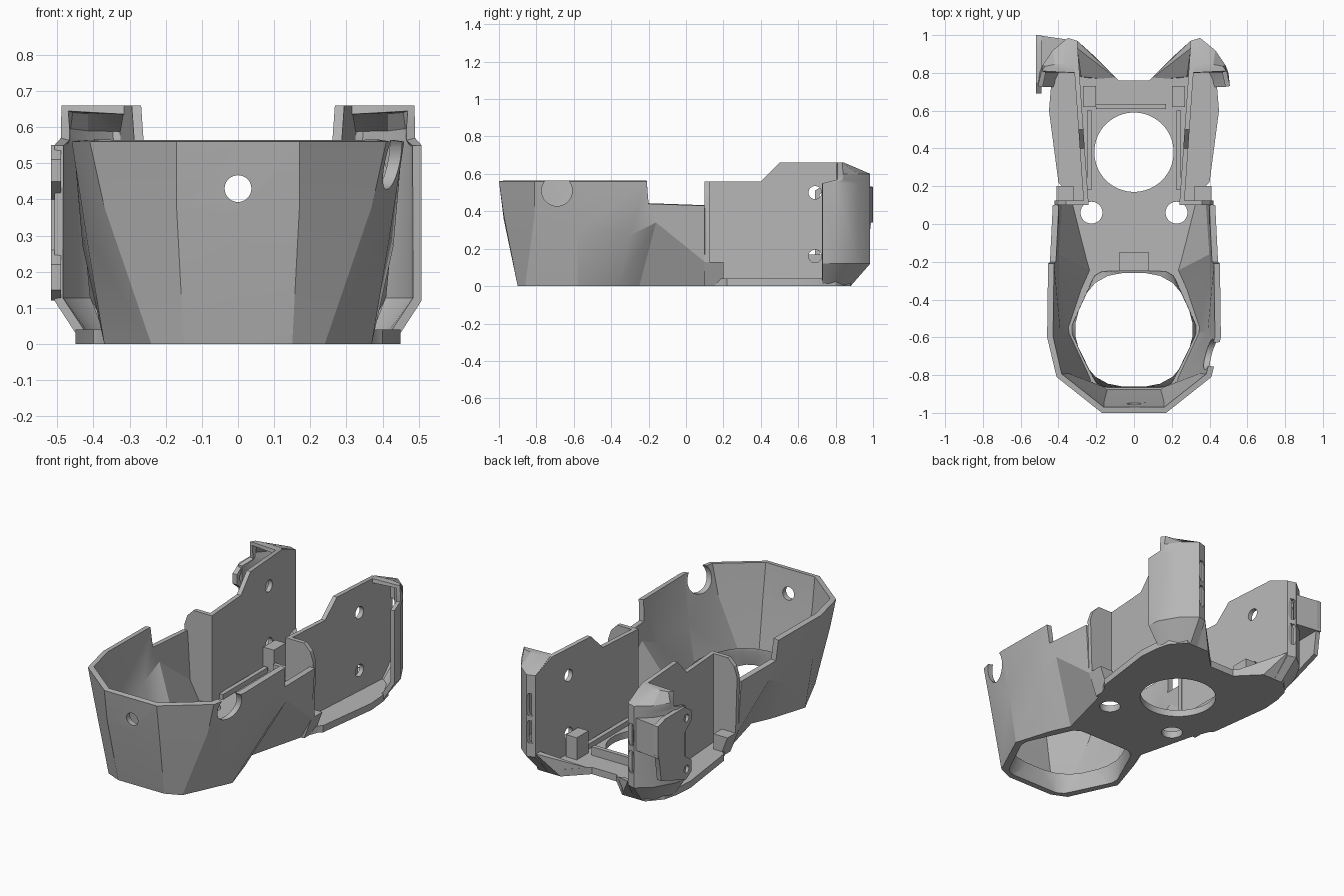
import bpy, bmesh, math
from mathutils import Vector

if "Cube" in bpy.data.objects:
    bpy.data.objects.remove(bpy.data.objects["Cube"])

grey = bpy.data.materials.new("plain grey")
grey.use_nodes = True
grey.diffuse_color = (0.47, 0.47, 0.47, 1)
grey.node_tree.nodes["Principled BSDF"].inputs["Base Color"].default_value = (0.47, 0.47, 0.47, 1)
parts = []


def add(name, verts, faces, keep=True):
    me = bpy.data.meshes.new(name)
    me.from_pydata([tuple(v) for v in verts], [], faces)
    ob = bpy.data.objects.new(name, me)
    bpy.context.collection.objects.link(ob)
    if keep:
        me.materials.append(grey)
        parts.append(ob)
    return ob


def fix_normals(ob):
    bm = bmesh.new()
    bm.from_mesh(ob.data)
    bmesh.ops.recalc_face_normals(bm, faces=bm.faces)
    bm.to_mesh(ob.data)
    bm.free()
    return ob


def loft(name, rings, keep=True, closed=True):
    """Skin stacked rings of equal length; closed ones get end caps."""
    n = len(rings[0])
    faces = []
    for r in range(len(rings) - 1):
        for i in range(n if closed else n - 1):
            j = (i + 1) % n
            faces.append((r * n + i, r * n + j, r * n + n + j, r * n + n + i))
    if closed:
        faces += [tuple(range(n)), tuple(range((len(rings) - 1) * n, len(rings) * n))]
    ob = add(name, [v for ring in rings for v in ring], faces, keep)
    return fix_normals(ob) if closed else ob


def prism(name, outline, axis, lo, hi, keep=True):
    """Extrude a flat outline along x, y or z."""
    def place(p, d):
        return {"x": (d, p[0], p[1]), "y": (p[0], d, p[1]), "z": (p[0], p[1], d)}[axis]
    return loft(name, [[place(p, d) for p in outline] for d in (lo, hi)], keep)


def circle(cx, cy, r, n=40):
    return [(cx + r * math.cos(math.tau * i / n), cy + r * math.sin(math.tau * i / n)) for i in range(n)]


def rect(x0, y0, x1, y1):
    return [(x0, y0), (x1, y0), (x1, y1), (x0, y1)]


def rounded(pts, steps=2, ratio=0.22):
    for _ in range(steps):
        out = []
        for i, p in enumerate(pts):
            a, b = Vector(p), Vector(pts[(i + 1) % len(pts)])
            out += [a.lerp(b, ratio), a.lerp(b, 1 - ratio)]
        pts = out
    return [tuple(p) for p in pts]


def both(half):
    return half + [(-x, y) for x, y in reversed(half)]


def bake(ob):
    dg = bpy.context.evaluated_depsgraph_get()
    me = bpy.data.meshes.new_from_object(ob.evaluated_get(dg))
    ob.modifiers.clear()
    ob.data = me


def cut(ob, cutters):
    for c in cutters:
        m = ob.modifiers.new("cut", "BOOLEAN")
        m.operation, m.solver, m.object = "DIFFERENCE", "EXACT", c
    bake(ob)
    for c in cutters:
        bpy.data.objects.remove(c)


def shell(ob, thickness):
    m = ob.modifiers.new("wall", "SOLIDIFY")
    m.thickness, m.offset = thickness, -1
    bake(ob)


# Faceted front bowl: half loft, mirrored and thickened inward
low = [(0, -.9, 0), (.15, -.9, 0), (.24, -.86, 0), (.37, -.58, 0), (.3, -.36, 0), (.25, -.25, 0), (.34, .1, 0)]
mid = [(0, -.975, .36), (.17, -.975, .38), (.37, -.81, .38), (.42, -.58, .3), (.43, -.3, .27),
       (.43, -.16, .34), (.41, .1, .13)]
top = [(0, -1, .56), (.17, -1, .56), (.41, -.81, .56), (.46, -.6, .56), (.455, -.21, .56),
       (.445, -.2, .44), (.43, .1, .43)]
bowl = loft("front_bowl", [low, mid, top], closed=False)
mirror = bowl.modifiers.new("mirror", "MIRROR")
mirror.use_clip = True
shell(bowl, 0.032)
cut(bowl, [prism("hole", circle(0, .43, .037), "y", -1.2, -.7, False),
           prism("notch", circle(-.69, .51, .082), "x", .3, .6, False)])

# Floor plate with its openings
plate = both([(.15, -.9), (.24, -.86), (.37, -.58), (.3, -.36), (.25, -.25), (.34, .1), (.38, .2),
              (.4, .22), (.45, .6), (.44, .72), (.42, .8), (.35, .88), (.2, .88), (.08, .76)])
opening = both([(.19, -.865), (.34, -.56), (.2, -.25)])
collar_top = both([(.2, -.86), (.34, -.56), (.2, -.26)])
floor = prism("floor_plate", plate, "z", 0, .04)
cut(floor, [prism("intake", rounded(opening, 2, .08), "z", -.1, .2, False),
            prism("rear_round", circle(0, .38, .21, 64), "z", -.1, .2, False)] +
    [prism("light_hole", circle(s * .225, .06, .058), "z", -.1, .2, False) for s in (-1, 1)])

# Funnel collar around the large opening, closed on itself
outer, inner = rounded(opening, 2, .08), rounded(collar_top)
loops = [[(x, y, z) for x, y in o + o[:1]] for o, z in ((outer, 0), (outer, .05), (inner, .11),
                                                        (inner, .09), (outer, 0))]
fix_normals(loft("opening_collar", loops, closed=False))

# Side panels, rear columns and the bits that repeat left and right
panel_side = [(.1, .02), (.1, .56), (.4, .56), (.5, .66), (.83, .66), (.97, .6), (.97, .12), (.89, .02)]
for s, side in ((1, "left"), (-1, "right")):
    def panel_x(y):
        return .24 + .07 * (y - .1)
    panel = loft(side + "_panel", [[(s * (panel_x(y) + d), y, z) for y, z in panel_side] for d in (0, .026)])
    cut(panel, [prism("screw", circle(.69, z, .035, 24), "x", s * .2, s * .45, False) for z in (.16, .5)])

    # Bridge wall between panel and bowl, with a sloped foot behind it
    bridge = [(.24, .03), (.35, .03), (.41, .13), (.42, .46), (.4, .52), (.36, .56), (.24, .56)]
    prism(side + "_bridge", [(s * x, z) for x, z in bridge], "y", .1, .125)
    foot_block = [[(s * x, y, z) for x, y in rect(.32, .1, w, .2)] for w, z in ((.36, 0), (.41, .13))]
    loft(side + "_bridge_foot", foot_block)

    # Hollow rear column, open toward the front
    foot = [(.28, .88), (.33, .88), (.38, .84), (.42, .76), (.43, .73)]
    plan = [(.3, .97), (.35, .985), (.43, .92), (.5, .8), (.508, .73)]
    upper = [(.3, .97), (.35, .985), (.43, .92), (.485, .84), (.49, .81)]
    crown = [(.3, .84), (.36, .845), (.42, .845), (.47, .835), (.488, .81)]
    rings = [[(s * x, y, z) for x, y in ring]
             for ring, z in ((foot, 0), (plan, .12), (plan, .55), (upper, .57), (upper, .6), (crown, .66))]
    column = loft(side + "_rear_column", rings, closed=False)
    bm = bmesh.new()
    bm.from_mesh(column.data)
    bm.verts.ensure_lookup_table()
    bm.faces.new(list(bm.verts)[-len(crown):] + [bm.verts.new((s * .3, .8, .66))])
    # make the outer skin face away from the body
    bmesh.ops.recalc_face_normals(bm, faces=bm.faces)
    if max(bm.faces, key=lambda f: f.calc_center_median().z).normal.z < 0:
        bmesh.ops.reverse_faces(bm, faces=bm.faces)
    bm.to_mesh(column.data)
    bm.free()
    shell(column, 0.025)
    cut(column, [prism("slot", rounded(rect(s * .305, z, s * .35, z + .13), 1), "y", .9, 1.1, False)
                 for z in (.2, .36)])

    # Sloped wedge joining floor and column
    wedge = [(.08, .76, .03), (.2, .88, 0), (.3, .97, .14), (.3, .93, .14), (.28, .78, .05),
             (.1, .75, 0), (.3, .88, 0), (.3, .78, 0)]
    wb = bmesh.new()
    for x, y, z in wedge:
        wb.verts.new((s * x, y, z))
    bmesh.ops.convex_hull(wb, input=wb.verts)
    w = add(side + "_wedge", [], [])
    wb.to_mesh(w.data)
    wb.free()

    # Cable clip and inner rail
    prism(side + "_clip", rect(s * .2, .62, s * .27, .73), "z", .03, .17)
    prism(side + "_rail", rect(s * .225, .18, s * .25, .6), "z", .03, .07)

# Cross rib and small centre bracket on the floor
prism("cross_rib", rect(-.2, .61, .17, .635), "z", .03, .09)
prism("centre_bracket", rect(-.08, -.25, .08, -.15), "z", .01, .1)

# Lug plate on the right rear column, with a web behind it
lug = [(.74, .12), (.97, .2), (.99, .34), (1, .36), (1, .53), (.93, .55), (.75, .55), (.69, .51), (.69, .45),
       (.75, .4), (.75, .26), (.69, .22), (.69, .15)]
lug_plate = prism("right_lug_plate", lug, "x", -.518, -.49)
cut(lug_plate, [prism("lug_hole", circle(.735, z, .022, 20), "x", -.6, -.4, False) for z in (.18, .48)])
prism("right_lug_web", [(-.518, 1), (-.34, .975), (-.43, .9), (-.5, .8)], "z", .34, .53)

# Shading
bpy.ops.object.select_all(action="DESELECT")
for ob in parts:
    ob.select_set(True)
bpy.context.view_layer.objects.active = parts[0]
bpy.ops.object.shade_smooth_by_angle(angle=math.radians(25))
